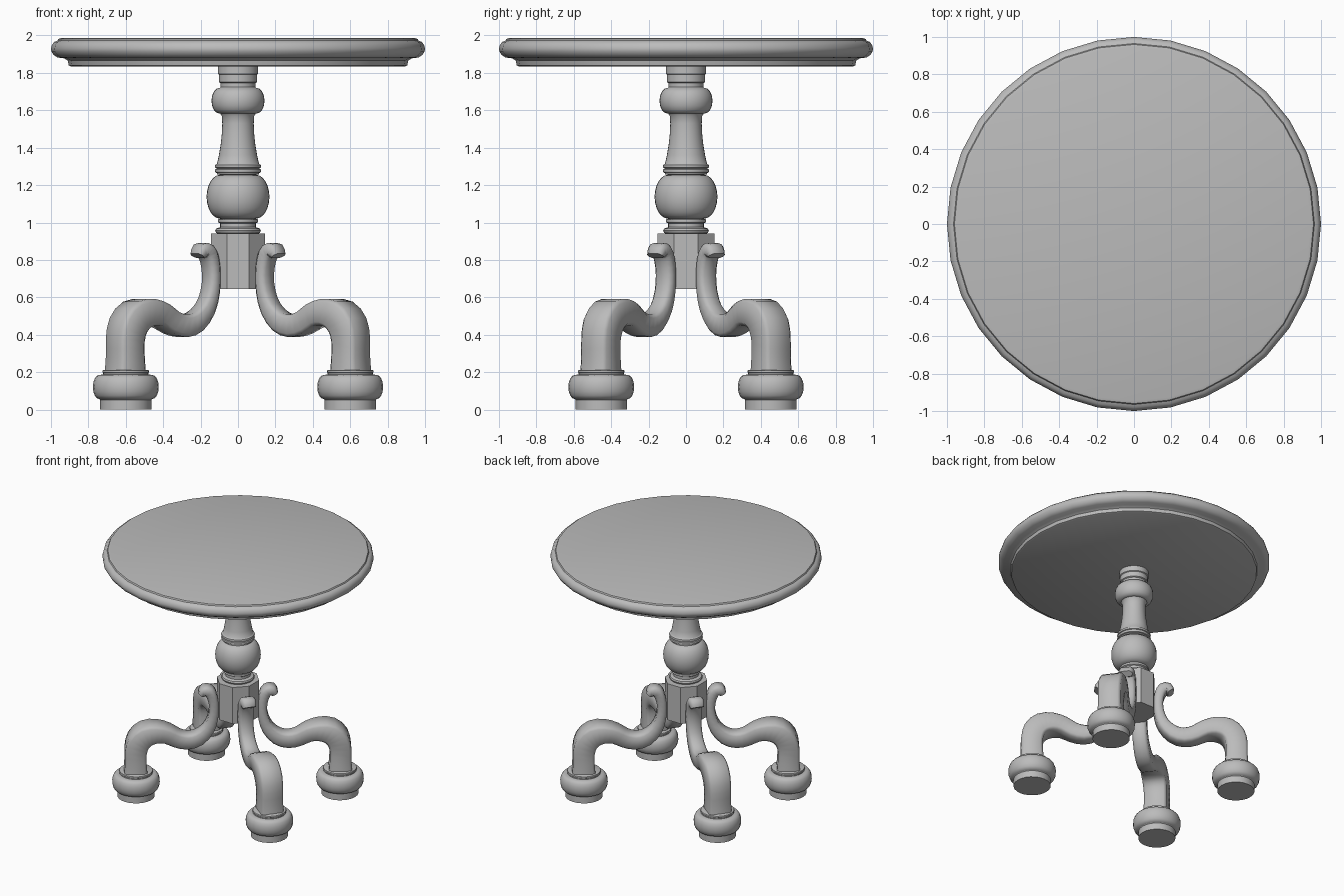
import bpy, bmesh, math
from mathutils import Vector, Matrix

if "Cube" in bpy.data.objects:
    bpy.data.objects.remove(bpy.data.objects["Cube"])

grey = bpy.data.materials.new("plain grey")
grey.diffuse_color = (0.5, 0.5, 0.5, 1)
grey.use_nodes = True
grey.node_tree.nodes["Principled BSDF"].inputs["Base Color"].default_value = grey.diffuse_color


def finish(name, bm, smooth=40):
    bmesh.ops.recalc_face_normals(bm, faces=bm.faces)
    me = bpy.data.meshes.new(name)
    bm.to_mesh(me)
    bm.free()
    me.materials.append(grey)
    ob = bpy.data.objects.new(name, me)
    bpy.context.collection.objects.link(ob)
    bpy.ops.object.select_all(action='DESELECT')
    ob.select_set(True)
    bpy.context.view_layer.objects.active = ob
    if smooth:
        bpy.ops.object.shade_smooth_by_angle(angle=math.radians(smooth))
    return ob


def bridge(bm, rings):
    """Skin closed rings of points and cap both ends."""
    vs = [[bm.verts.new(p) for p in ring] for ring in rings]
    n = len(vs[0])
    for a, b in zip(vs, vs[1:]):
        for i in range(n):
            j = (i + 1) % n
            bm.faces.new((a[i], a[j], b[j], b[i]))
    bm.faces.new(vs[0][::-1])
    bm.faces.new(vs[-1])


def lathe(name, profile, n=32, at=(0, 0), smooth=40, phase=0.0, squash=1.0):
    bm = bmesh.new()
    ang = [2 * math.pi * (i + phase) / n for i in range(n)]
    bridge(bm, [[(at[0] + r * squash * math.cos(a), at[1] + r * math.sin(a), z)
                 for a in ang] for r, z in profile])
    return finish(name, bm, smooth)


def bead(r0, r1, z0, z1, steps=8):
    """Rounded bulge from radius r0 out to r1 and back."""
    return [(r0 + (r1 - r0) * math.sin(math.pi * i / steps),
             (z0 + z1) / 2 - (z1 - z0) / 2 * math.cos(math.pi * i / steps))
            for i in range(steps + 1)]


# Round top with a lower moulding
lathe("table_top", [(0.895, 1.835), (0.905, 1.84), (0.91, 1.865), (0.93, 1.878), (0.965, 1.882),
                    (0.985, 1.895), (0.998, 1.915), (1.0, 1.93), (0.995, 1.95), (0.982, 1.966),
                    (0.965, 1.972), (0.96, 1.982), (0.945, 1.986)])

# Turned pedestal
lathe("pedestal",
      [(0.11, 0.93)] + bead(0.105, 0.122, 0.94, 0.972, 4) + [(0.095, 0.975), (0.095, 0.995)]
      + bead(0.1, 0.108, 0.998, 1.02, 4) + bead(0.095, 0.168, 1.02, 1.255, 12)
      + [(0.112, 1.257), (0.112, 1.265)] + bead(0.115, 0.124, 1.265, 1.288, 4)
      + bead(0.115, 0.124, 1.29, 1.312, 4)
      + [(0.112, 1.315), (0.102, 1.36), (0.092, 1.42), (0.086, 1.48), (0.084, 1.53),
         (0.087, 1.57), (0.095, 1.582)]
      + bead(0.098, 0.142, 1.582, 1.72, 8)
      + [(0.093, 1.725), (0.093, 1.745), (0.102, 1.75), (0.102, 1.79), (0.108, 1.795),
         (0.108, 1.84)])

# Faceted hub
lathe("hub", [(0.166, 0.645), (0.166, 0.94)], n=8, phase=0.5, squash=0.945, smooth=0)

# Scrolled leg centre line: radius, height, thickness, width
PATH = [(.272, .822, .05, .10), (.25, .85, .075, .11), (.215, .845, .08, .11), (.19, .80, .075, .11),
        (.178, .72, .07, .11), (.186, .63, .075, .11), (.22, .54, .09, .11), (.29, .47, .11, .115),
        (.37, .447, .12, .12), (.45, .465, .12, .13), (.52, .503, .125, .15), (.60, .52, .14, .17),
        (.68, .505, .16, .175), (.735, .45, .165, .175), (.755, .37, .16, .17),
        (.755, .28, .16, .17), (.755, .18, .175, .175)]


def spline(i, t):
    p = [Vector(PATH[min(max(k, 0), len(PATH) - 1)]) for k in range(i - 1, i + 3)]
    return 0.5 * (2 * p[1] + (p[2] - p[0]) * t + (2 * p[0] - 5 * p[1] + 4 * p[2] - p[3]) * t * t
                  + (3 * p[1] - p[0] - 3 * p[2] + p[3]) * t ** 3)


def leg(name, direction):
    out = Vector((direction[0], direction[1], 0)).normalized()
    side = Vector((-out.y, out.x, 0))
    up = Vector((0, 0, 1))
    pts = [spline(i, t) for i in range(len(PATH) - 1) for t in (0, 0.5)] + [Vector(PATH[-1])]
    rings = []
    for k, p in enumerate(pts):
        a, b = pts[max(k - 1, 0)], pts[min(k + 1, len(pts) - 1)]
        dr, dz = b[0] - a[0], b[1] - a[1]
        length = math.hypot(dr, dz)
        normal = (out * -dz + up * dr) / length
        centre = out * p[0] + up * p[1]
        h, w, c = p[2] / 2, p[3] / 2, 0.018
        section = [(h, w - c), (h - c, w), (c - h, w), (-h, w - c),
                   (-h, c - w), (c - h, -w), (h - c, -w), (h, c - w)]
        rings.append([centre + normal * u + side * v for u, v in section])
    bm = bmesh.new()
    bridge(bm, rings)
    finish(name, bm, 50)


# Four legs with turned feet
for sx, xn in ((-1, "left"), (1, "right")):
    for sy, yn in ((-1, "front"), (1, "back")):
        leg(f"{yn}_{xn}_leg", (sx * 0.6, sy * 0.453))
        lathe(f"{yn}_{xn}_foot",
              [(0.137, 0), (0.137, 0.052), (0.142, 0.056)] + bead(0.142, 0.176, 0.056, 0.185, 8)
              + [(0.122, 0.187), (0.122, 0.195)] + bead(0.118, 0.125, 0.195, 0.212, 4),
              n=24, at=(sx * 0.6, sy * 0.453))
